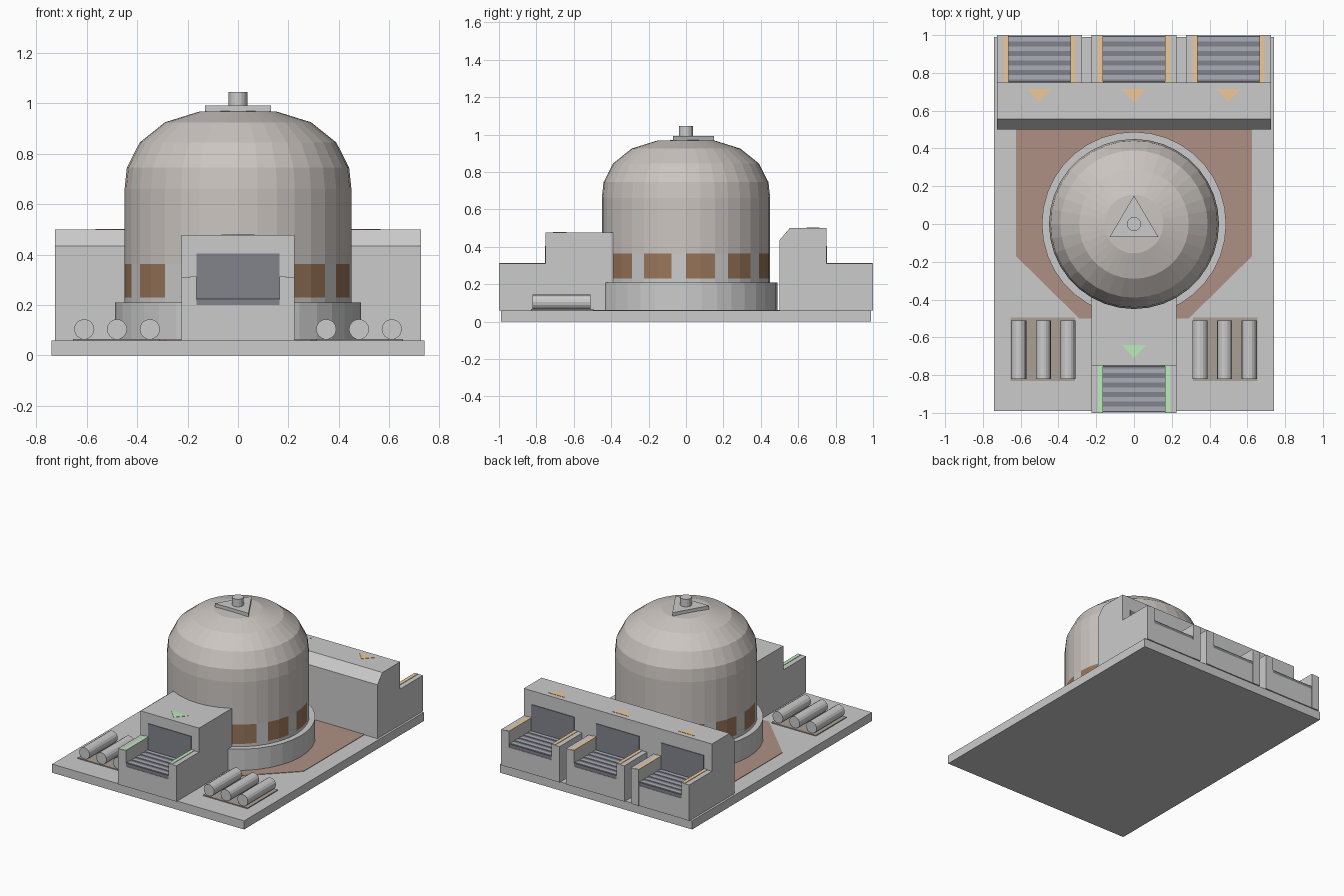
import bpy, bmesh
from math import sin, cos, pi

if "Cube" in bpy.data.objects:
    bpy.data.objects.remove(bpy.data.objects["Cube"])


def mat(name, r, g, b):
    m = bpy.data.materials.new(name)
    m.diffuse_color = (r, g, b, 1)
    m.use_nodes = True
    m.node_tree.nodes["Principled BSDF"].inputs["Base Color"].default_value = m.diffuse_color
    return m


SHELL = mat("shell_stone", 0.60, 0.56, 0.53)
GLASS = mat("window_brown", 0.32, 0.18, 0.10)
EARTH = mat("floor_brown", 0.42, 0.28, 0.23)
PALLET = mat("pallet_brown", 0.40, 0.35, 0.30)
DARK = mat("belt_dark", 0.22, 0.23, 0.26)
SLAT = mat("belt_slat", 0.40, 0.42, 0.48)
GREEN = mat("input_green", 0.50, 0.85, 0.50)
ORANGE = mat("output_orange", 0.85, 0.58, 0.32)


def finish(name, bm, *mats):
    bmesh.ops.recalc_face_normals(bm, faces=bm.faces)
    me = bpy.data.meshes.new(name)
    bm.to_mesh(me)
    bm.free()
    for m in mats:
        if m:
            me.materials.append(m)
    ob = bpy.data.objects.new(name, me)
    bpy.context.collection.objects.link(ob)
    return ob


def prism(name, pts, lo, hi, m=None, axis="z"):
    """Extrude a 2D outline along z (points are x,y) or along x (points are y,z)."""
    place = (lambda p, t: (p[0], p[1], t)) if axis == "z" else (lambda p, t: (t, p[0], p[1]))
    bm = bmesh.new()
    a = [bm.verts.new(place(p, lo)) for p in pts]
    b = [bm.verts.new(place(p, hi)) for p in pts]
    bm.faces.new(a)
    bm.faces.new(b)
    for i in range(len(pts)):
        j = (i + 1) % len(pts)
        bm.faces.new((a[i], a[j], b[j], b[i]))
    return finish(name, bm, m)


def box(name, x0, x1, y0, y1, z0, z1, m=None):
    return prism(name, [(x0, y0), (x1, y0), (x1, y1), (x0, y1)], z0, z1, m)


def circle(r, n, cx=0, cy=0):
    return [(cx + r * cos(2 * pi * i / n), cy + r * sin(2 * pi * i / n)) for i in range(n)]


def conveyor(name, cx, s, m):
    """Lower loading bay; s = -1 at the front, +1 at the back."""
    def part(label, x0, x1, ya, yb, z0, z1, mt=None):
        y0, y1 = sorted((s * ya, s * yb))
        box(f"{name}_{label}", cx + x0, cx + x1, y0, y1, z0, z1, mt)
    part("bed", -0.165, 0.165, 0.75, 0.998, 0.06, 0.20)
    part("belt", -0.165, 0.165, 0.75, 0.995, 0.20, 0.222, DARK)
    for i in range(5):
        y = 0.765 + i * 0.05
        part(f"slat_{i}", -0.165, 0.165, y, y + 0.024, 0.222, 0.226, SLAT)
    for side in (-1, 1):
        a, b = sorted((side * 0.165, side * 0.225))
        part("side_wall", a, b, 0.75, 1.0, 0.06, 0.31)
        a, b = sorted((side * 0.165, side * 0.19))
        part("marker_strip", a, b, 0.75, 0.998, 0.31, 0.313, m)
    part("hatch", -0.165, 0.165, 0.74, 0.755, 0.222, 0.405, DARK)


# base slab and floor patch
box("base_slab", -0.74, 0.74, -0.99, 0.99, 0, 0.06)
prism("floor_patch", [(-0.625, 0.5), (-0.625, -0.17), (-0.29, -0.5), (0.29, -0.5),
                      (0.625, -0.17), (0.625, 0.5)], 0.06, 0.063, EARTH)

# foundation ring
prism("foundation_ring", circle(0.488, 36), 0.06, 0.21)

# dome: lathe of 36 sides with a band of twelve windows
profile = [(0.45, 0.21), (0.45, 0.23), (0.45, 0.363), (0.45, 0.66), (0.441, 0.745),
           (0.39, 0.845), (0.29, 0.925), (0.155, 0.967)]
N = 36
bm = bmesh.new()
rings = [[bm.verts.new((x, y, z)) for x, y in circle(r, N)] for r, z in profile]
top = bm.verts.new((0, 0, 0.972))
for k in range(len(rings) - 1):
    for i in range(N):
        j = (i + 1) % N
        f = bm.faces.new((rings[k][i], rings[k][j], rings[k + 1][j], rings[k + 1][i]))
        f.material_index = 2 if k < 2 else 0
        if k == 1 and i % 3 != 2:
            f.material_index = 1
for i in range(N):
    bm.faces.new((rings[-1][i], rings[-1][(i + 1) % N], top))
bm.faces.new(rings[0])
finish("dome", bm, SHELL, GLASS, mat("band_grey", 0.8, 0.8, 0.8))

# roof plate and vent
prism("roof_plate", [(-0.13, -0.07), (0.13, -0.07), (0, 0.15)], 0.965, 0.992)
prism("roof_vent", circle(0.037, 16), 0.99, 1.045)

# front entrance
box("front_housing", -0.225, 0.225, -0.75, -0.35, 0.06, 0.477)
conveyor("front_bay", 0, -1, GREEN)
prism("front_arrow", [(-0.065, -0.64), (0, -0.71), (0.065, -0.64)], 0.477, 0.479, GREEN)

# rear block with three bays
prism("rear_housing", [(0.5, 0.06), (0.5, 0.435), (0.555, 0.5), (0.75, 0.5), (0.75, 0.06)],
      -0.725, 0.725, axis="x")
for n, cx in enumerate((-0.5, 0, 0.5)):
    conveyor(f"rear_bay_{n}", cx, 1, ORANGE)
    prism(f"rear_arrow_{n}", [(cx - 0.065, 0.715), (cx, 0.645), (cx + 0.065, 0.715)],
          0.5, 0.502, ORANGE)

# pipe stacks on pallets
for s in (-1, 1):
    x0, x1 = sorted((s * 0.312, s * 0.655))
    box("pallet", x0, x1, -0.83, -0.495, 0.06, 0.066, PALLET)
    for x in (0.35, 0.48, 0.61):
        pipe = prism("pipe", circle(0.04, 16), -0.155, 0.155)
        pipe.rotation_euler.x = pi / 2
        pipe.location = (s * x, -0.665, 0.104)
